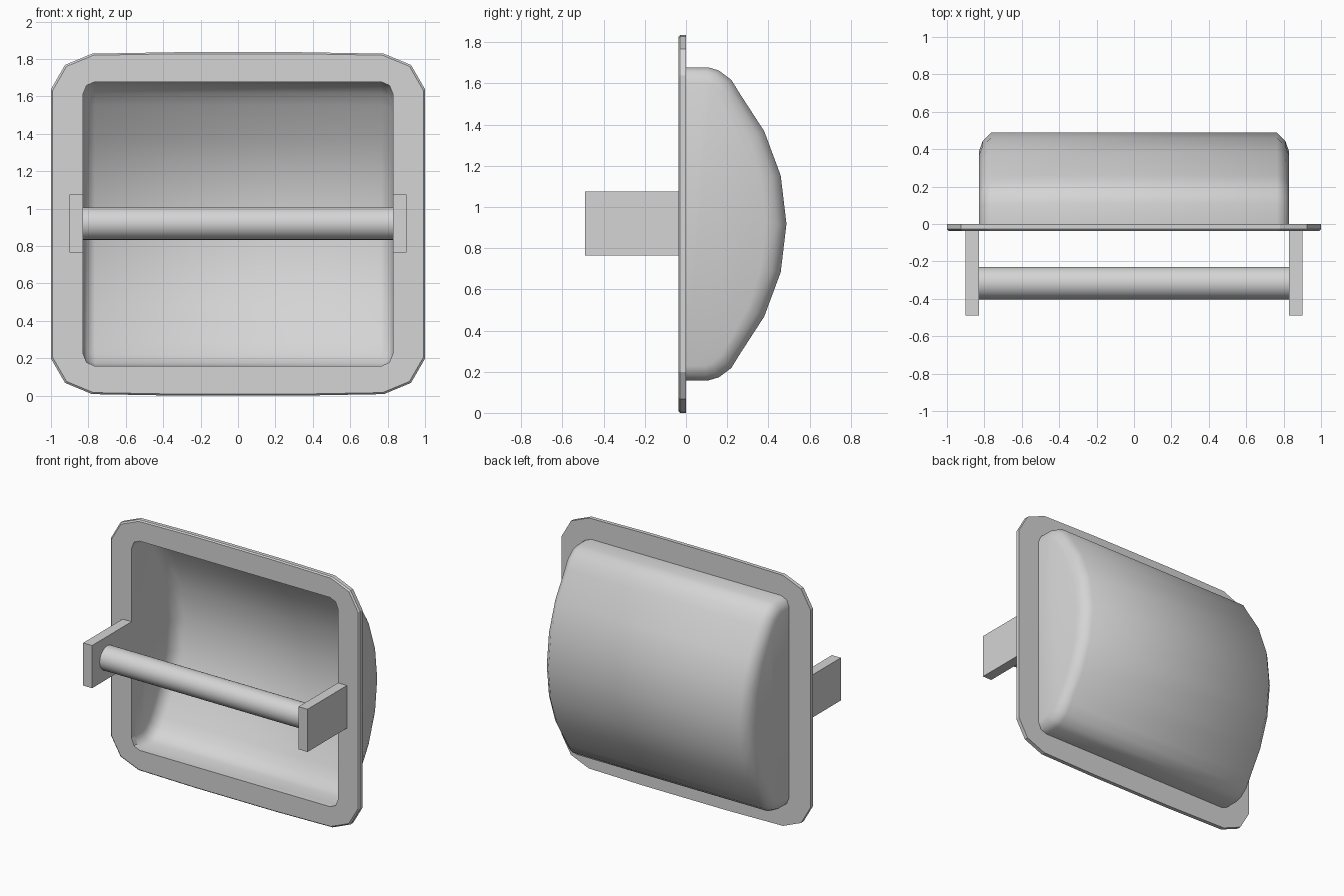
import bpy, bmesh, math
from mathutils import Matrix, Vector

if "Cube" in bpy.data.objects:
    bpy.data.objects.remove(bpy.data.objects["Cube"])

CZ = 0.918  # height of the centre line

grey = bpy.data.materials.new("satin grey")
grey.diffuse_color = (0.66, 0.66, 0.66, 1)
grey.use_nodes = True
grey.node_tree.nodes["Principled BSDF"].inputs["Base Color"].default_value = grey.diffuse_color


def finish(name, bm, smooth=None):
    bmesh.ops.recalc_face_normals(bm, faces=bm.faces)
    mesh = bpy.data.meshes.new(name)
    bm.to_mesh(mesh)
    bm.free()
    obj = bpy.data.objects.new(name, mesh)
    mesh.materials.append(grey)
    bpy.context.collection.objects.link(obj)
    if smooth:
        bpy.ops.object.select_all(action='DESELECT')
        obj.select_set(True)
        bpy.context.view_layer.objects.active = obj
        bpy.ops.object.shade_smooth_by_angle(angle=math.radians(smooth))
    return obj


def bridge(bm, a, b, closed):
    n = len(a)
    for i in range(n if closed else n - 1):
        j = (i + 1) % n
        bm.faces.new((a[i], a[j], b[j], b[i]))


def full_loop(quad):
    """Mirror one corner (x, z) into all four corners, in order."""
    right = [(x, -z) for x, z in reversed(quad)] + quad
    return right + [(-x, -z) for x, z in right]


# Front flange: frame with clipped corners and a rounded-corner opening
outer = full_loop([(1.0, 0.72), (0.925, 0.85), (0.78, 0.91), (0.33, 0.918)])
inner = full_loop([(0.83, 0.69), (0.81, 0.74), (0.765, 0.76), (0.33, 0.76)])
bm = bmesh.new()
rings = []
for loop, scale, y in ((outer, 1, 0), (outer, 1, -0.028), (outer, 0.991, -0.037),
                       (inner, 1, -0.037), (inner, 1, 0)):
    rings.append([bm.verts.new((x * scale, y, CZ + z * scale)) for x, z in loop])
for i in range(len(rings)):
    bridge(bm, rings[i], rings[(i + 1) % len(rings)], True)
finish("flange", bm)

# Recessed bowl: curved open shell with rounded ends
half = [(0, 0.76), (0.11, 0.76), (0.16, 0.745), (0.22, 0.70),
        (0.26, 0.635), (0.38, 0.45), (0.46, 0.235)]
profile = half + [(0.488, 0)] + [(y, -z) for y, z in reversed(half)]
ends = [(0.83, 0.79, 0.908), (0.81, 0.905, 0.974), (0.765, 1, 1)]
sections = [(-x, sy, sz) for x, sy, sz in ends] + ends[::-1]
bm = bmesh.new()
rings = [[bm.verts.new((x, y * sy, CZ + z * sz)) for y, z in profile]
         for x, sy, sz in sections]
for a, b in zip(rings, rings[1:]):
    bridge(bm, a, b, False)
bm.faces.new(rings[0])
bm.faces.new(rings[-1])
finish("recessed_bowl", bm, 60)

# Side arms
for side, name in ((-1, "left_arm"), (1, "right_arm")):
    bm = bmesh.new()
    bmesh.ops.create_cube(bm, size=1)
    bmesh.ops.scale(bm, vec=(0.072, 0.455, 0.31), verts=bm.verts)
    bmesh.ops.translate(bm, vec=(side * 0.866, -0.2625, CZ + 0.002), verts=bm.verts)
    finish(name, bm)

# Roller bar between the arms
bm = bmesh.new()
bmesh.ops.create_cone(bm, cap_ends=True, segments=32, radius1=0.087, radius2=0.087,
                      depth=1.66,
                      matrix=Matrix.Translation(Vector((0, -0.316, CZ + 0.002)))
                      @ Matrix.Rotation(math.pi / 2, 4, 'Y'))
finish("roller_bar", bm, 40)
